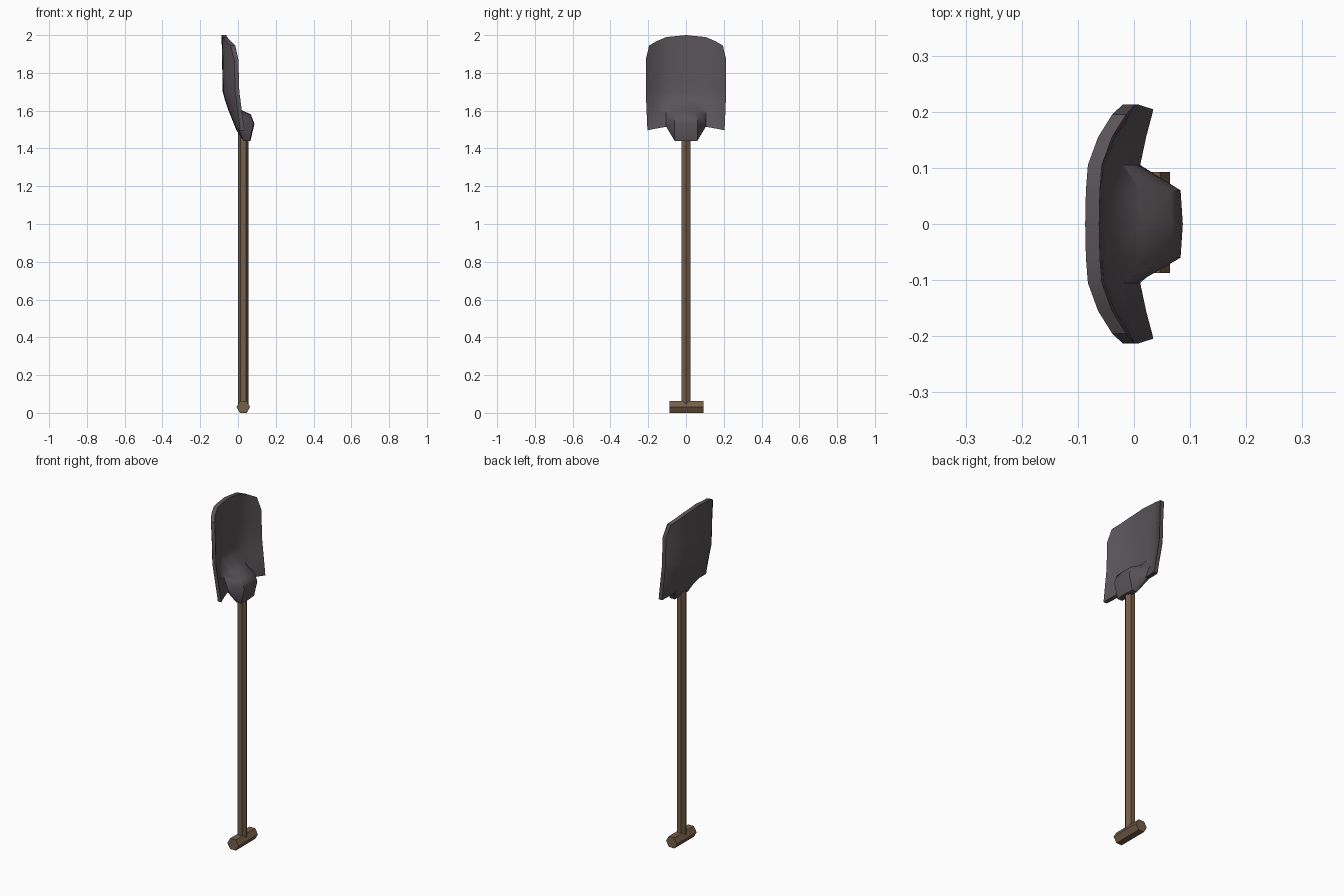
import bpy, bmesh, math

if "Cube" in bpy.data.objects:
    bpy.data.objects.remove(bpy.data.objects["Cube"])


def material(name, rgb):
    m = bpy.data.materials.new(name)
    m.diffuse_color = (*rgb, 1)
    m.use_nodes = True
    m.node_tree.nodes["Principled BSDF"].inputs["Base Color"].default_value = m.diffuse_color
    return m


steel = material("dark steel", (0.10, 0.087, 0.095))
wood = material("brown wood", (0.175, 0.112, 0.065))


def hex_bar(name, radius, length, location, rotation):
    bpy.ops.mesh.primitive_cylinder_add(vertices=6, radius=radius, depth=length,
                                        location=location, rotation=rotation)
    ob = bpy.context.object
    ob.name = name
    ob.data.materials.append(wood)


# Wooden shaft and cross grip: hexagons with corners pointing along x
hex_bar("shaft", 0.028, 1.49, (0.028, 0, 0.775), (0, 0, math.radians(30)))
hex_bar("grip", 0.036, 0.18, (0.028, 0.003, 0.0312), (math.radians(90), math.radians(30), 0))


def lerp_table(table, t):
    for (a, va), (b, vb) in zip(table, table[1:]):
        if t <= b:
            return va + (vb - va) * (t - a) / (b - a)
    return table[-1][1]


# Blade: back surface depth along its centre line and along its side edges
CENTRE = [(1.43, 0.0), (1.5, -0.01), (1.63, -0.062), (1.7, -0.081), (2.0, -0.087)]
EDGE = [(1.43, 0.016), (1.5, 0.012), (1.7, -0.015), (1.87, -0.02), (2.0, -0.03)]
CURVE = [(0, 0), (0.06, 0.02), (0.105, 0.08), (0.155, 0.38), (0.195, 0.78), (0.213, 1)]
TOP = [(0, 2.0), (0.12, 1.988), (0.195, 1.945), (0.213, 1.87)]
BOTTOM = [(0, 1.44), (0.06, 1.44), (0.105, 1.515), (0.213, 1.495)]
# Socket bulge: front depth by height, for the middle columns
SOCKET = [(1.44, 0.066), (1.53, 0.087), (1.58, 0.068), (1.605, 0.015), (1.66, -0.05)]
ROWS = [1.82, 1.7, 1.66, 1.605, 1.58, 1.53]


def back_x(y, z):
    c = lerp_table(CENTRE, z)
    return c + (lerp_table(EDGE, z) - c) * lerp_table(CURVE, abs(y))


def column(y):
    """Closed loop of points: down the front, under the lip, up the back."""
    a = abs(y)
    top, low = lerp_table(TOP, a), lerp_table(BOTTOM, a)
    middle = a < 0.08
    narrow = lambda z: y * (1 - 0.04 * max(0, 1.7 - z) / 0.2) if a > 0.2 else y
    front = []
    for z in [top] + ROWS + [low]:
        x = back_x(y, z) + 0.025 - 0.003 * (a > 0.2)
        if middle and z < 1.66:
            x = max(x, lerp_table(SOCKET, z) - (0.004 if a > 0.03 else 0))
        front.append((x, narrow(z), z))
    back_low = 1.5 if middle else low
    back = [(back_x(y, z), narrow(z), z) for z in [back_low] + ROWS[::-1] + [top]]
    lip = ((0.03, y, low) if middle else
           ((front[-1][0] + back[0][0]) / 2, narrow(low), low))
    return front + [lip] + back


half = [c[0] for c in CURVE]
ys = [-y for y in half[:0:-1]] + half
bm = bmesh.new()
loops = [[bm.verts.new(p) for p in column(y)] for y in ys]
n = len(loops[0])
for a, b in zip(loops, loops[1:]):
    for i in range(n):
        j = (i + 1) % n
        bm.faces.new((a[i], a[j], b[j], b[i]))
# Side edges of the blade, closed strip by strip
rows = len(ROWS) + 2
for loop in (loops[0], loops[-1]):
    for i in range(rows - 2):
        bm.faces.new((loop[i], loop[i + 1], loop[n - 2 - i], loop[n - 1 - i]))
    bm.faces.new((loop[rows - 2], loop[rows - 1], loop[rows], loop[rows + 1], loop[rows + 2]))
bmesh.ops.recalc_face_normals(bm, faces=bm.faces)
mesh = bpy.data.meshes.new("blade")
bm.to_mesh(mesh)
bm.free()
mesh.materials.append(steel)
blade = bpy.data.objects.new("blade", mesh)
bpy.context.collection.objects.link(blade)
bpy.ops.object.select_all(action="DESELECT")
blade.select_set(True)
bpy.context.view_layer.objects.active = blade
bpy.ops.object.shade_smooth_by_angle(angle=math.radians(45))
